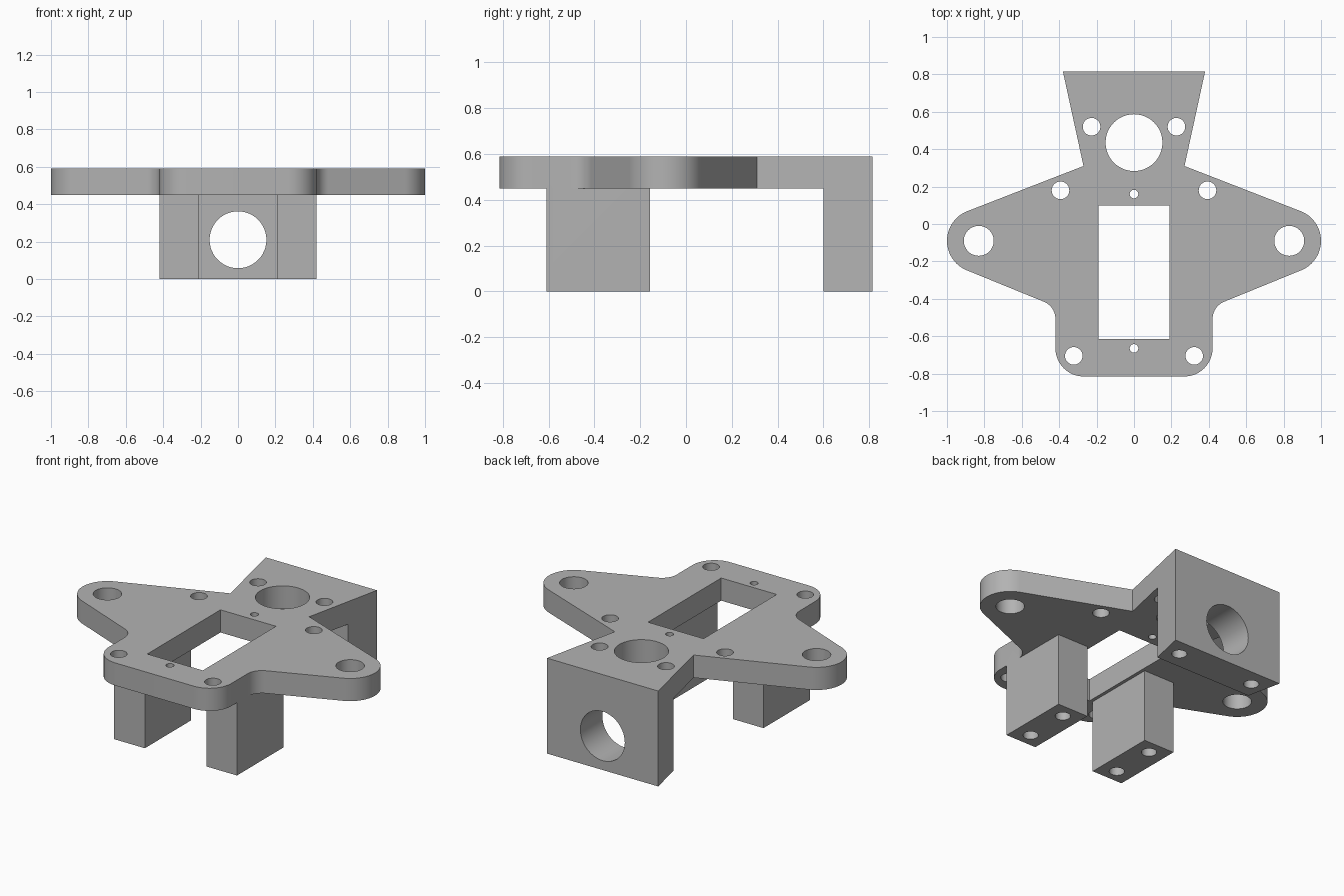
import bpy, bmesh
from math import sin, cos, radians
from mathutils import Matrix

old = bpy.data.objects.get("Cube")
if old:
    bpy.data.objects.remove(old, do_unlink=True)

TOP, UNDER = 0.59, 0.45       # plate faces
BACK, FRONT = 0.815, -0.815   # plate ends
WALL_Y = 0.60                 # inner face of the rear wall

grey = bpy.data.materials.new("plain_grey")
grey.use_nodes = True
colour = (0.45, 0.45, 0.45, 1)
grey.diffuse_color = colour
grey.node_tree.nodes["Principled BSDF"].inputs["Base Color"].default_value = colour


def arc(cx, cy, r, start, end, steps=12):
    angles = [radians(start + (end - start) * i / steps) for i in range(steps + 1)]
    return [(cx + r * cos(a), cy + r * sin(a)) for a in angles]


def circle(cx, cy, r, steps=48):
    return arc(cx, cy, r, 0, 360, steps)[:-1]


def rect(x0, x1, y0, y1):
    return [(x0, y0), (x1, y0), (x1, y1), (x0, y1)]


def add_prism(bm, points, z0, z1, matrix=Matrix()):
    low = [bm.verts.new(matrix @ Matrix.Translation((x, y, z0)).translation) for x, y in points]
    high = [bm.verts.new(matrix @ Matrix.Translation((x, y, z1)).translation) for x, y in points]
    bm.faces.new(low)
    bm.faces.new(high)
    for i in range(len(points)):
        j = (i + 1) % len(points)
        bm.faces.new((low[i], low[j], high[j], high[i]))


def finish(bm, name):
    bmesh.ops.recalc_face_normals(bm, faces=bm.faces)
    mesh = bpy.data.meshes.new(name)
    bm.to_mesh(mesh)
    bm.free()
    mesh.materials.append(grey)
    obj = bpy.data.objects.new(name, mesh)
    bpy.context.collection.objects.link(obj)
    return obj


def prism(name, points, z0, z1):
    bm = bmesh.new()
    add_prism(bm, points, z0, z1)
    return finish(bm, name)


def combine(target, tool, operation):
    mod = target.modifiers.new(tool.name, 'BOOLEAN')
    mod.operation = operation
    mod.solver = 'EXACT'
    mod.object = tool
    bpy.context.view_layer.objects.active = target
    bpy.ops.object.modifier_apply(modifier=mod.name)
    bpy.data.objects.remove(tool, do_unlink=True)


# Plate: half outline from the rear corner round to the front, then mirrored
half = [(0.38, BACK), (0.27, 0.31)]
half += arc(0.83, -0.09, 0.17, 68.5, -68, 24)     # rounded wing tip
half += arc(0.52, -0.508, 0.10, 112, 180)         # inner fillet
half += arc(0.27, FRONT + 0.15, 0.15, 0, -90)     # rounded front corner
outline = half + [(-x, y) for x, y in reversed(half)]
bracket = prism("mounting_bracket", outline, UNDER, TOP)

# Rear wall follows the taper of the plate
slope = (0.38 - 0.27) / (BACK - 0.31)
wall_x = 0.38 - slope * (BACK - WALL_Y)
wall = prism("rear_wall", [(0.38, BACK), (-0.38, BACK), (-wall_x, WALL_Y), (wall_x, WALL_Y)],
             0, UNDER)
combine(bracket, wall, 'UNION')

# Legs
for side, name in ((1, "left_leg"), (-1, "right_leg")):
    xs = sorted((side * 0.21, side * 0.42))
    combine(bracket, prism(name, rect(*xs, -0.61, -0.157), 0, UNDER), 'UNION')

# Openings through the plate
bm = bmesh.new()
lo, hi = UNDER - 0.05, TOP + 0.05
add_prism(bm, rect(-0.19, 0.19, -0.615, 0.10), lo, hi)
for y, r in ((0.435, 0.152), (0.16, 0.023), (-0.665, 0.023)):
    add_prism(bm, circle(0, y, r), lo, hi)
for side in (1, -1):
    for x, y, r in ((0.227, 0.52, 0.047), (0.393, 0.18, 0.047),
                    (0.83, -0.09, 0.08), (0.322, -0.705, 0.047)):
        add_prism(bm, circle(side * x, y, r), lo, hi)
    # Blind screw holes under the legs and wall
    for x, y in ((0.315, -0.525), (0.315, -0.245), (0.263, 0.708)):
        add_prism(bm, circle(side * x, y, 0.043, 32), -0.05, 0.3)
# Bore through the rear wall
add_prism(bm, circle(0, 0.21, 0.152), -BACK - 0.05, -WALL_Y + 0.05,
          Matrix.Rotation(radians(90), 4, 'X'))
openings = finish(bm, "openings")
openings.hide_render = True
combine(bracket, openings, 'DIFFERENCE')

# Smooth round walls, crisp edges
bpy.ops.object.select_all(action='DESELECT')
bracket.select_set(True)
bpy.context.view_layer.objects.active = bracket
bpy.ops.object.shade_smooth_by_angle(angle=radians(30))
